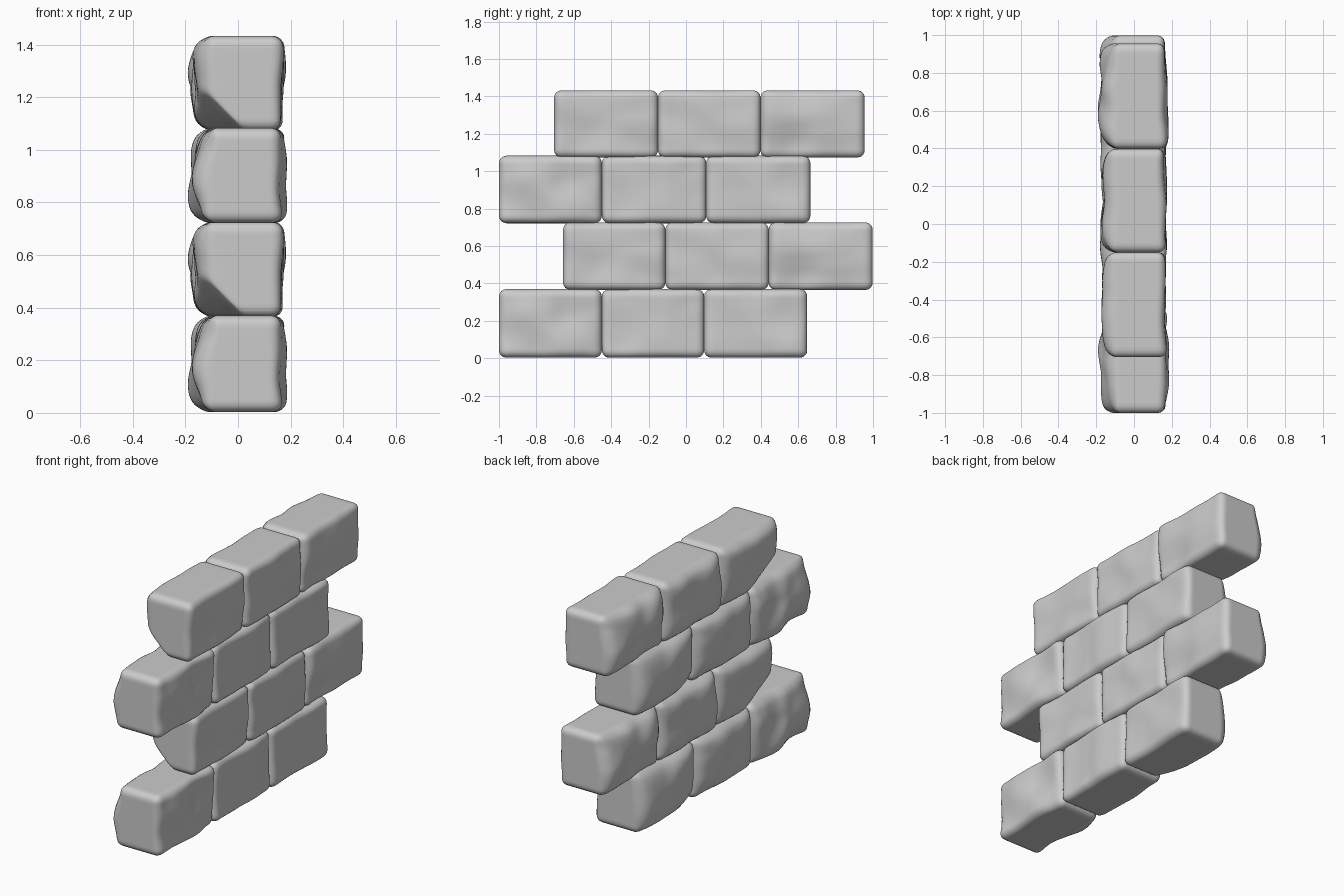
import bpy, bmesh
from mathutils import Vector, noise

if "Cube" in bpy.data.objects:
    bpy.data.objects.remove(bpy.data.objects["Cube"])

HX, EDGE = 0.155, 0.04          # half thickness of a stone, edge radius
CHIP = Vector((1 / 0.18, 1 / 0.38, 1 / 0.18))   # broken corner plane


def clamp(v, a):
    return max(-a, min(a, v))


def make_stone(name, y0, y1, z0, z1, seed, rough, chip):
    """Rounded block: flat joints, nearly flat +x face, bulging lumpy -x face."""
    half = Vector((HX, (y1 - y0) / 2, (z1 - z0) / 2))
    centre = Vector((0.005, (y0 + y1) / 2, (z0 + z1) / 2))
    offset = Vector((seed * 7.3, seed * 3.1, seed * 5.7))
    bm = bmesh.new()
    bmesh.ops.create_cube(bm, size=2)
    bmesh.ops.subdivide_edges(bm, edges=bm.edges[:], cuts=27, use_grid_fill=True)
    for v in bm.verts:
        # rounded box
        p = Vector([v.co[i] * half[i] for i in range(3)])
        inner = Vector([clamp(p[i], half[i] - EDGE) for i in range(3)])
        d = p - inner
        if d.length > 1e-6:
            p = inner + d.normalized() * max(abs(c) for c in d)
        s = p.x / HX
        u, w = p.y / half.y, p.z / half.z
        # worn faces
        n = noise.noise(Vector((s * 0.4, p.y * 4.5, p.z * 5)) + offset)
        fine = noise.noise(Vector((s * 0.4, p.y * 9, p.z * 9)) + offset)
        if s > 0:
            p.x += s * (0.005 + 0.022 * rough * n + 0.003 * fine)
        else:
            dome = (1 - abs(u) ** 5) * (1 - abs(w) ** 4)
            p.x += s * (-0.026 + 0.047 * dome + 0.026 * rough * n + 0.007 * rough * fine)
        # broken lower corner, faded in softly
        if chip:
            corner = Vector((-HX, -half.y, -half.z))
            over = (chip - CHIP.dot(p - corner)) / CHIP.length
            if over > -0.015:
                push = over if over > 0.015 else (over + 0.015) ** 2 / 0.06
                p += CHIP.normalized() * push * 0.95
        v.co = p + centre
    for f in bm.faces:
        f.smooth = True
    mesh = bpy.data.meshes.new(name)
    bm.to_mesh(mesh)
    bm.free()
    obj = bpy.data.objects.new(name, mesh)
    bpy.context.collection.objects.link(obj)


# courses: bottom, top, joint positions along y
courses = [
    (0.003, 0.37, (-1.0, -0.45, 0.097, 0.648)),
    (0.365, 0.727, (-0.657, -0.11, 0.442, 0.998)),
    (0.722, 1.083, (-1.0, -0.45, 0.108, 0.665)),
    (1.073, 1.433, (-0.705, -0.15, 0.398, 0.955)),
]
for row, (z0, z1, joints) in enumerate(courses):
    for col in range(3):
        odd = row % 2
        chip = 1.0 if odd and col == 0 else (0.6 if not odd and col == 2 else 0)
        rough = 1.3 if (odd, col) in ((0, 0), (1, 2)) else 0.8
        make_stone(f"stone_row{row + 1}_{col + 1}", joints[col], joints[col + 1],
                   z0, z1, 1 + odd * 3 + col, rough, chip)
